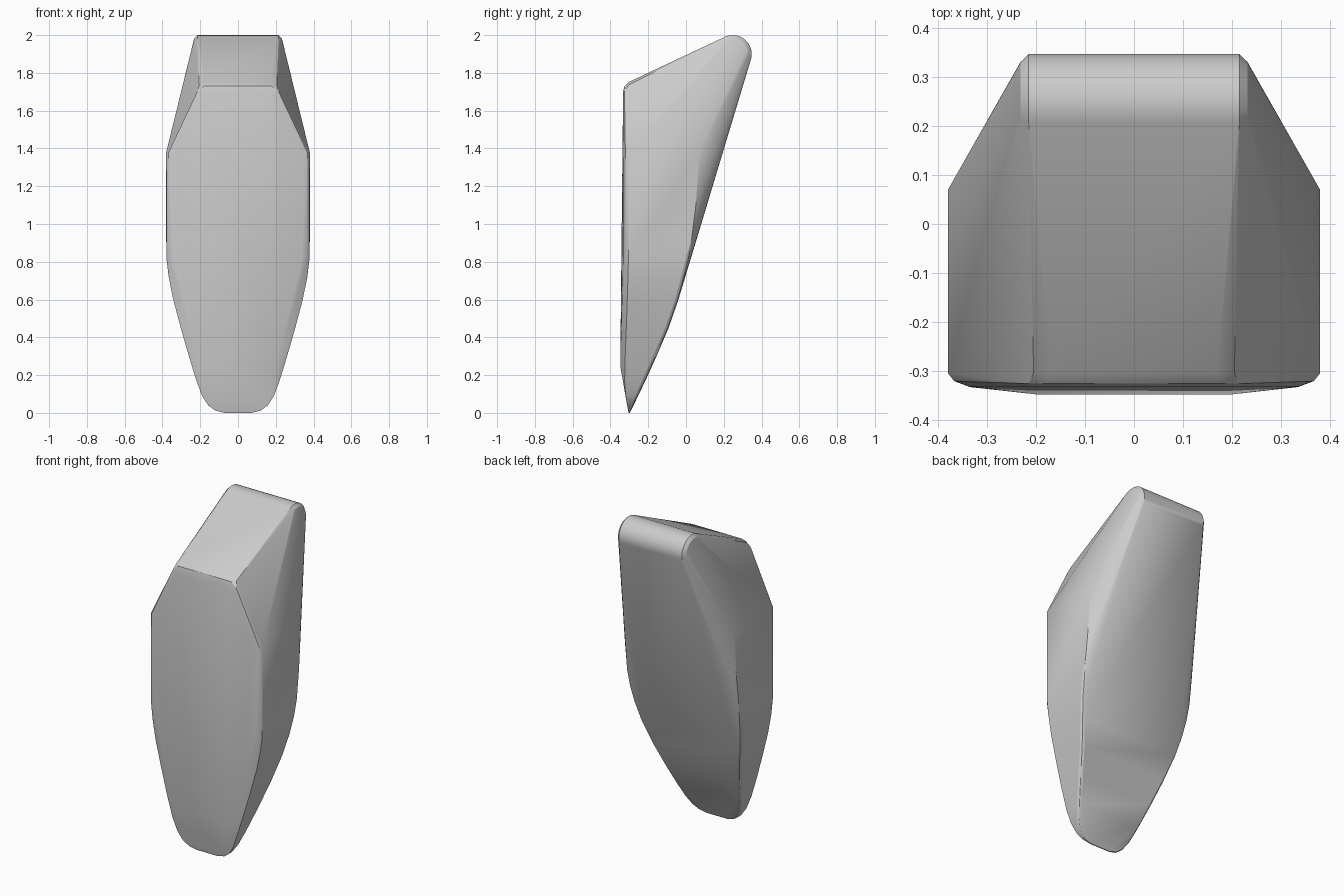
import bpy
import bmesh
import math

cube = bpy.data.objects.get("Cube")
if cube:
    bpy.data.objects.remove(cube, do_unlink=True)


def flat_material(name, value):
    mat = bpy.data.materials.new(name)
    mat.use_nodes = True
    colour = (value, value, value, 1)
    mat.diffuse_color = colour
    mat.node_tree.nodes["Principled BSDF"].inputs["Base Color"].default_value = colour
    return mat


points = []


def pair(x, y, z):
    """Add a point on the left and its mirror on the right."""
    points.extend([(x, y, z), (-x, y, z)])


# Tapered lower body: height, half width, side front y, back y
lower = [
    (0.0, 0.07, -0.303, -0.297),
    (0.012, 0.12, -0.306, -0.293),
    (0.04, 0.158, -0.312, -0.280),
    (0.09, 0.19, -0.319, -0.255),
    (0.17, 0.22, -0.325, -0.215),
    (0.30, 0.26, -0.322, -0.156),
    (0.45, 0.303, -0.316, -0.092),
    (0.60, 0.343, -0.311, -0.040),
    (0.72, 0.367, -0.307, -0.007),
    (0.82, 0.379, -0.305, 0.018),
]
for z, w, front, back in lower:
    soft = min(0.018, (back - front) * 0.2)
    pair(w, front, z)
    pair(w, back - soft, z)
    pair(w - soft * 0.35, back - soft * 0.3, z)
    pair(w - soft, back, z)

# Straight flanks and the back chamfer
pair(0.38, -0.305, 1.38)
pair(0.38, 0.07, 1.38)
pair(0.38, 0.052, 1.10)
pair(0.38, 0.03, 0.92)

# Front panel: raised inner outline and bevelled upper rim
for x, y, z in [
    (0.20, -0.348, 0.25), (0.268, -0.340, 0.52), (0.318, -0.335, 0.72),
    (0.335, -0.333, 0.82), (0.335, -0.332, 1.37), (0.205, -0.333, 1.675),
    (0.17, -0.333, 1.70), (0.18, -0.326, 1.73), (0.215, -0.326, 1.70),
    (0.17, -0.303, 1.752), (0.205, -0.305, 1.735),
    (0.367, -0.321, 1.38), (0.367, -0.321, 0.82),
]:
    pair(x, y, z)

# Rounded crest along the top, with softened ends
for i in range(13):
    angle = math.radians(115 - i * 11)
    for x, r in ((0.215, 0.1), (0.232, 0.083)):
        pair(x, 0.248 + r * math.cos(angle), 1.9 + r * math.sin(angle))

# Wrap the outlines in one faceted skin
bm = bmesh.new()
for p in points:
    bm.verts.new(p)
hull = bmesh.ops.convex_hull(bm, input=bm.verts)
spare = {g for key in ("geom_interior", "geom_unused") for g in hull[key]
         if isinstance(g, bmesh.types.BMVert)}
bmesh.ops.delete(bm, geom=list(spare), context="VERTS")
bmesh.ops.dissolve_limit(bm, angle_limit=math.radians(0.5),
                         verts=bm.verts, edges=bm.edges)
bmesh.ops.recalc_face_normals(bm, faces=bm.faces)

mesh = bpy.data.meshes.new("wedge_body")
bm.to_mesh(mesh)
bm.free()
mesh.materials.append(flat_material("plain grey", 0.6))

body = bpy.data.objects.new("wedge_body", mesh)
bpy.context.collection.objects.link(body)
bpy.ops.object.select_all(action="DESELECT")
body.select_set(True)
bpy.context.view_layer.objects.active = body
bpy.ops.object.shade_smooth_by_angle(angle=math.radians(22))
